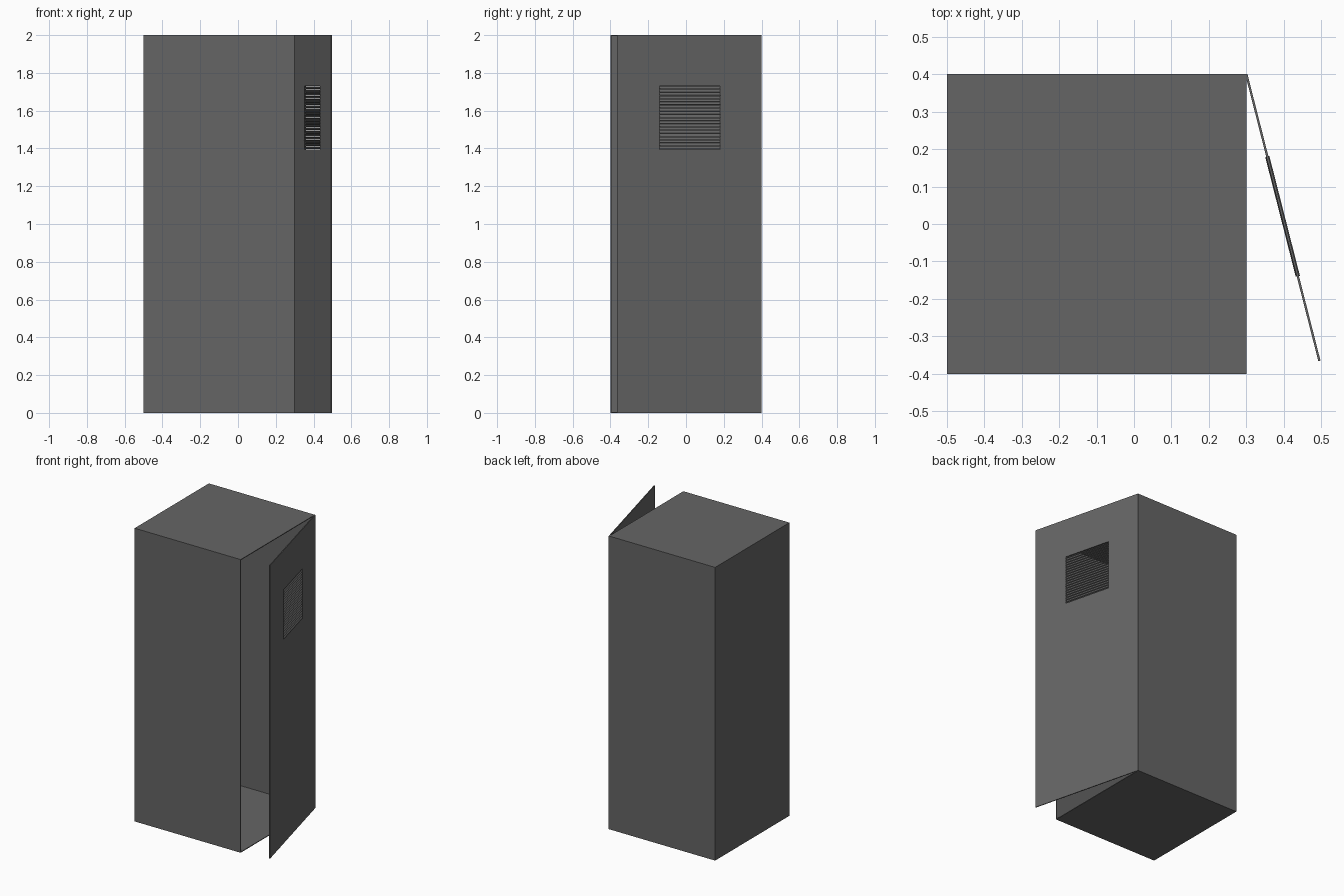
import bpy, bmesh, math
from mathutils import Matrix, Vector

if "Cube" in bpy.data.objects:
    bpy.data.objects.remove(bpy.data.objects["Cube"])

metal = bpy.data.materials.new("dark grey metal")
metal.diffuse_color = (0.13, 0.13, 0.13, 1)
metal.use_nodes = True
metal.node_tree.nodes["Principled BSDF"].inputs["Base Color"].default_value = metal.diffuse_color


def make_object(name, bm):
    mesh = bpy.data.meshes.new(name)
    bmesh.ops.recalc_face_normals(bm, faces=bm.faces)
    bm.to_mesh(mesh)
    bm.free()
    mesh.materials.append(metal)
    ob = bpy.data.objects.new(name, mesh)
    bpy.context.collection.objects.link(ob)
    return ob


def add_box(bm, lo, hi, tilt=0.0):
    lo, hi = Vector(lo), Vector(hi)
    mat = (Matrix.Translation((lo + hi) / 2) @ Matrix.Rotation(tilt, 4, 'X')
           @ Matrix.Diagonal((*(hi - lo), 1)))
    bmesh.ops.create_cube(bm, size=1, matrix=mat)


# Cabinet shell: sheet metal walls, open towards +x
T = 0.005
shell = bmesh.new()
add_box(shell, (-0.5, -0.4, 0), (-0.5 + T, 0.4, 2))          # rear wall
add_box(shell, (-0.5 + T, -0.4, 0), (0.3, -0.4 + T, 2))      # side walls
add_box(shell, (-0.5 + T, 0.4 - T, 0), (0.3, 0.4, 2))
add_box(shell, (-0.5 + T, -0.4 + T, 0), (0.3, 0.4 - T, T))   # floor
add_box(shell, (-0.5 + T, -0.4 + T, 2 - T), (0.3, 0.4 - T, 2))  # roof
make_object("cabinet_shell", shell)

# Door: local x runs from the hinge to the free edge, local y points outside
H = 0.003
S0, S1, Z0, Z1 = 0.227, 0.557, 1.395, 1.73
hinge = (Matrix.Translation((0.3, 0.4, 0))
         @ Matrix.Rotation(math.atan2(-0.765, 0.195), 4, 'Z'))

# Door panel with the vent opening left out
door = bmesh.new()
xs, zs = (0, S0, S1, 0.79), (0, Z0, Z1, 2)
grid = [[door.verts.new((x, H, z)) for z in zs] for x in xs]
for i in range(3):
    for j in range(3):
        if (i, j) != (1, 1):
            door.faces.new((grid[i][j], grid[i][j + 1],
                            grid[i + 1][j + 1], grid[i + 1][j]))
panel = bmesh.ops.extrude_face_region(door, geom=door.faces[:], use_keep_orig=True)
bmesh.ops.translate(door, vec=(0, -2 * H, 0),
                    verts=[v for v in panel["geom"] if isinstance(v, bmesh.types.BMVert)])
make_object("door", door).matrix_world = hinge

# Vent slats, sloping down towards the outside
slats = bmesh.new()
COUNT = 20
pitch = (Z1 - Z0) / COUNT
for k in range(COUNT):
    z = Z0 + (k + 0.5) * pitch
    add_box(slats, (S0, -0.001, z - 0.0085), (S1, 0.001, z + 0.0085), math.radians(35))
make_object("vent_slats", slats).matrix_world = hinge
